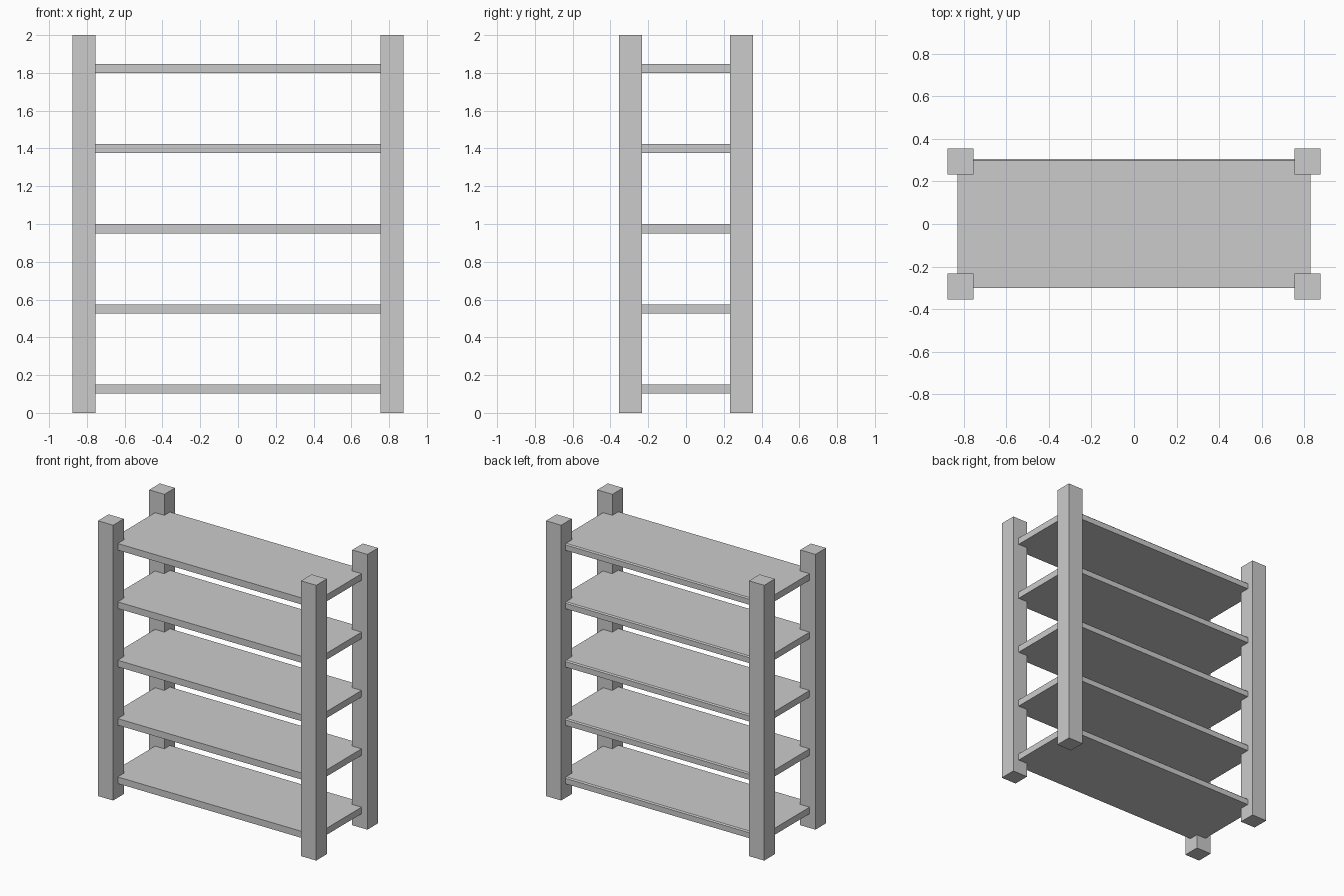
import bpy, bmesh

if "Cube" in bpy.data.objects:
    bpy.data.objects.remove(bpy.data.objects["Cube"])

POST_X, POST_Y, POST_W = 0.816, 0.294, 0.122
SHELF_HALF, SHELF_T = 0.83, 0.048


def add_object(name, bm):
    bmesh.ops.recalc_face_normals(bm, faces=bm.faces)
    mesh = bpy.data.meshes.new(name)
    bm.to_mesh(mesh)
    bm.free()
    obj = bpy.data.objects.new(name, mesh)
    bpy.context.collection.objects.link(obj)
    return obj


def extrude_profile(name, points, offset):
    bm = bmesh.new()
    face = bm.faces.new([bm.verts.new(p) for p in points])
    ext = bmesh.ops.extrude_face_region(bm, geom=[face], use_keep_orig=True)
    verts = [g for g in ext["geom"] if isinstance(g, bmesh.types.BMVert)]
    bmesh.ops.translate(bm, verts=verts, vec=offset)
    return add_object(name, bm)


# Square corner posts
h = POST_W / 2
for side, sx in (("left", -1), ("right", 1)):
    for end, sy in (("front", -1), ("back", 1)):
        x, y = sx * POST_X, sy * POST_Y
        square = [(x - h, y - h, 0), (x + h, y - h, 0),
                  (x + h, y + h, 0), (x - h, y + h, 0)]
        extrude_profile(f"{end}_{side}_post", square, (0, 0, 2))

# Shelf boards, with a narrow chamfer along the top back edge
for i in range(5):
    z = 0.103 + i * 0.424
    top = z + SHELF_T
    section = [(-0.302, z), (0.306, z), (0.306, top - 0.008),
               (0.298, top), (-0.302, top)]
    extrude_profile(f"shelf_{i + 1}", [(-SHELF_HALF, y, zz) for y, zz in section],
                    (2 * SHELF_HALF, 0, 0))
